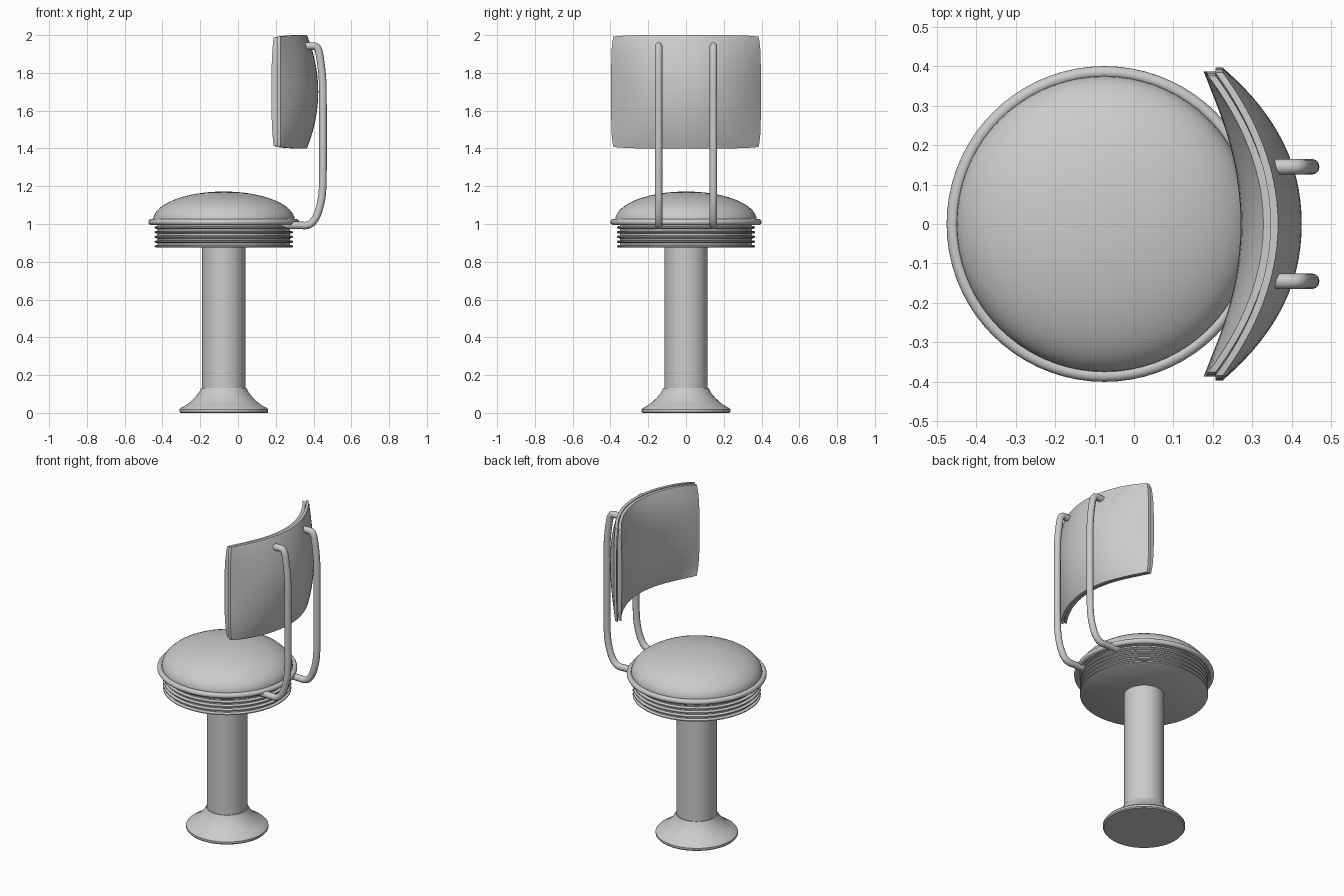
import bpy, bmesh, math
from math import sin, cos, pi

if "Cube" in bpy.data.objects:
    bpy.data.objects.remove(bpy.data.objects["Cube"])

CX = -0.075  # axis of the stool


def finish(name, bm, angle=35):
    bmesh.ops.recalc_face_normals(bm, faces=bm.faces[:])
    me = bpy.data.meshes.new(name)
    bm.to_mesh(me)
    bm.free()
    ob = bpy.data.objects.new(name, me)
    bpy.context.collection.objects.link(ob)
    bpy.ops.object.select_all(action='DESELECT')
    ob.select_set(True)
    bpy.context.view_layer.objects.active = ob
    bpy.ops.object.shade_smooth_by_angle(angle=math.radians(angle))
    return ob


def lathe(name, profile, closed=False, n=72):
    """Revolve (radius, z) points about the stool axis."""
    bm = bmesh.new()
    rings = []
    for r, z in profile:
        if r < 1e-5:
            rings.append([bm.verts.new((CX, 0, z))])
        else:
            rings.append([bm.verts.new((CX + r * cos(2 * pi * i / n), r * sin(2 * pi * i / n), z))
                          for i in range(n)])
    pairs = list(zip(rings, rings[1:]))
    if closed:
        pairs.append((rings[-1], rings[0]))
    for a, b in pairs:
        for i in range(n):
            j = (i + 1) % n
            if len(a) == 1:
                bm.faces.new((a[0], b[i], b[j]))
            elif len(b) == 1:
                bm.faces.new((a[i], a[j], b[0]))
            else:
                bm.faces.new((a[i], a[j], b[j], b[i]))
    return finish(name, bm)


# Flared foot and column
lathe("base", [(0, 0), (0.23, 0), (0.235, 0.006), (0.235, 0.018), (0.228, 0.026), (0.205, 0.038),
               (0.175, 0.06), (0.15, 0.085), (0.131, 0.11), (0.12, 0.132), (0, 0.132)])
lathe("column", [(0, 0.12), (0.115, 0.12), (0.115, 0.89), (0, 0.89)])

# Ribbed band under the seat
band = [(0, 0.875)]
for k in range(5):
    z = 0.875 + k * 0.025
    band += [(0.36, z), (0.366, z + 0.004), (0.366, z + 0.009), (0.36, z + 0.013),
             (0.35, z + 0.014), (0.35, z + 0.024)]
lathe("ribbed_band", band + [(0.35, 1.005), (0, 1.005)])

# Rolled rim and domed cushion
lathe("seat_rim", [(0.384 + 0.016 * cos(2 * pi * i / 16), 1.01 + 0.016 * sin(2 * pi * i / 16))
                   for i in range(16)], closed=True)
dome = [(0, 1.0), (0.375, 1.0)]
dome += [(0.375 * cos(pi / 2 * i / 16), 1.02 + 0.152 * sin(pi / 2 * i / 16)) for i in range(17)]
lathe("seat_cushion", dome[:-1] + [(0, 1.172)])


def seam(u):
    return 0.35 - 0.14 * u * u


def cushion_front(u, v):
    edge = seam(u) - 0.022
    full = 0.27 - 0.1 * u * u
    return edge + (full - edge) * (1 - abs(v) ** 2.5) * (1 - 0.35 * abs(u) ** 12)


def shell_back(u, v):
    return seam(u) + 0.015 + 0.06 * (1 - v * v) * (1 - abs(u) ** 3)


def panel(name, front, back, half_w, half_h, nu=32, nv=20):
    """Closed curved slab; u runs across, v runs up."""
    bm = bmesh.new()

    def grid(fx):
        rows = []
        for i in range(nu + 1):
            u = -cos(pi * i / nu) * 0.4 + 0.6 * (2 * i / nu - 1)
            row = []
            for j in range(nv + 1):
                v = -cos(pi * j / nv) * 0.4 + 0.6 * (2 * j / nv - 1)
                y = u * (half_w - 0.012 * v ** 6)
                z = 1.7 + v * (half_h - 0.008 * u ** 6)
                row.append(bm.verts.new((fx(u, v), y, z)))
            rows.append(row)
        for i in range(nu):
            for j in range(nv):
                bm.faces.new((rows[i][j], rows[i + 1][j], rows[i + 1][j + 1], rows[i][j + 1]))
        return ([rows[i][0] for i in range(nu)] + [rows[nu][j] for j in range(nv)]
                + [rows[i][nv] for i in range(nu, 0, -1)] + [rows[0][j] for j in range(nv, 0, -1)])

    a, b = grid(front), grid(back)
    for k in range(len(a)):
        m = (k + 1) % len(a)
        bm.faces.new((a[k], a[m], b[m], b[k]))
    return finish(name, bm)


# Backrest: padded front and bulged rear shell
panel("back_cushion", cushion_front, lambda u, v: seam(u) - 0.003, 0.387, 0.295)
panel("back_shell", lambda u, v: seam(u) - 0.004, shell_back, 0.396, 0.3)

# Bent support tubes
path = [(0.2, 0.994), (0.32, 0.994), (0.375, 0.99), (0.415, 1.03), (0.445, 1.13), (0.45, 1.24),
        (0.45, 1.4), (0.45, 1.65), (0.449, 1.76), (0.438, 1.86), (0.425, 1.935), (0.395, 1.945),
        (0.345, 1.938)]
for side, y in (("left", -0.145), ("right", 0.145)):
    cu = bpy.data.curves.new("support_tube_" + side, 'CURVE')
    cu.dimensions = '3D'
    cu.bevel_depth = 0.02
    cu.bevel_resolution = 4
    cu.use_fill_caps = True
    sp = cu.splines.new('NURBS')
    sp.points.add(len(path) - 1)
    for p, (x, z) in zip(sp.points, path):
        p.co = (x, y, z, 1)
    sp.order_u = 3
    sp.use_endpoint_u = True
    sp.resolution_u = 6
    bpy.context.collection.objects.link(bpy.data.objects.new("support_tube_" + side, cu))
